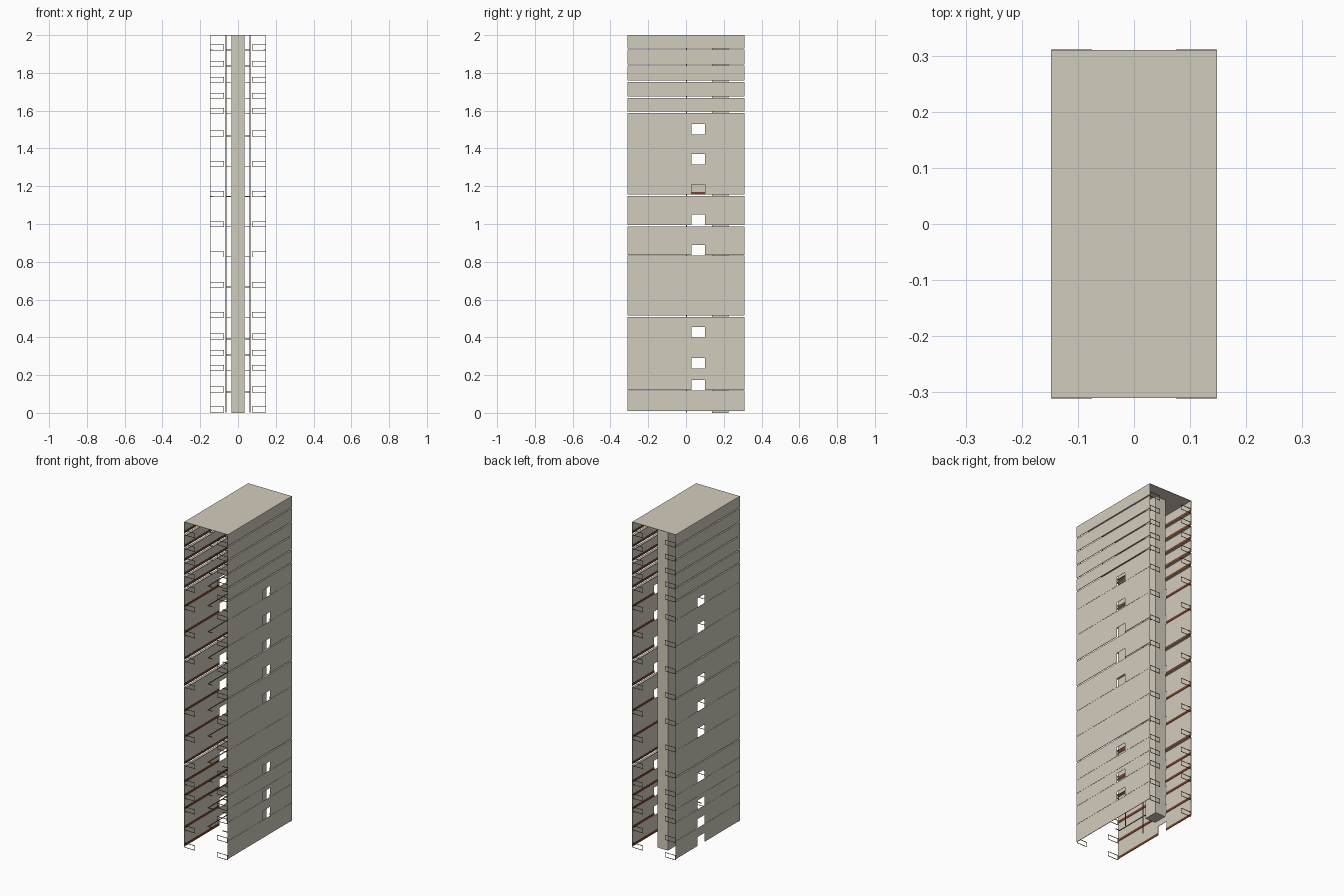
import bpy, bmesh

cube = bpy.data.objects.get("Cube")
if cube:
    bpy.data.objects.remove(cube, do_unlink=True)


def material(name, rgb):
    m = bpy.data.materials.new(name)
    m.use_nodes = True
    m.diffuse_color = (*rgb, 1)
    m.node_tree.nodes["Principled BSDF"].inputs["Base Color"].default_value = (*rgb, 1)
    return m


CONCRETE = material("warm grey concrete", (0.65, 0.605, 0.51))
BROWN = material("red brown skirting", (0.2, 0.055, 0.025))
BRONZE = material("olive bronze rail", (0.25, 0.18, 0.09))


def boxes(name, parts, mat):
    """One object from a list of (x0, x1, y0, y1, z0, z1) boxes."""
    bm = bmesh.new()
    for x0, x1, y0, y1, z0, z1 in parts:
        verts = bmesh.ops.create_cube(bm, size=1)["verts"]
        for v in verts:
            v.co.x = x1 if v.co.x > 0 else x0
            v.co.y = y1 if v.co.y > 0 else y0
            v.co.z = z1 if v.co.z > 0 else z0
    mesh = bpy.data.meshes.new(name)
    bm.to_mesh(mesh)
    bm.free()
    mesh.materials.append(mat)
    obj = bpy.data.objects.new(name, mesh)
    bpy.context.collection.objects.link(obj)
    return obj


def span(side, a, b):
    """Mirror an x range to the given side."""
    return tuple(sorted((side * a, side * b)))


W, D, TOP = 0.148, 0.311, 2.0
DOOR_Y0, DOOR_Y1, DOOR_H = 0.03, 0.10, 0.055
FLOORS = [0.01, 0.12, 0.235, 0.315, 0.4, 0.515, 0.675, 0.835, 0.995,
          1.155, 1.315, 1.475, 1.595, 1.675, 1.76, 1.845, 1.93]
BASES = [max(0.003, z - 0.011) for z in FLOORS]   # underside of each floor edge
OPEN_JOINTS = {5, 8, 9, 12, 13, 14, 15, 16}
DOORS = {1: {1, 2, 4, 7, 8, 9, 10, 11}, -1: {0, 1, 2, 4, 6, 7, 8, 10, 11}}

# Side walls: a storey panel each, split around its doorway
for side, label in ((1, "left"), (-1, "right")):
    x = span(side, W - 0.0015, W)
    skirt_x = span(side, W - 0.003, W - 0.0015)
    panels, skirts = [], []
    for i, z in enumerate(FLOORS):
        z1 = FLOORS[i + 1] if i + 1 < len(FLOORS) else TOP
        z1 -= 0.007 if i + 1 in OPEN_JOINTS else 0.001
        runs = [(-D, D)]
        if i in DOORS[side]:
            runs = [(-D, DOOR_Y0), (DOOR_Y1, D)]
            panels.append((*x, DOOR_Y0, DOOR_Y1, z + DOOR_H, z1))
        for y0, y1 in runs:
            panels.append((*x, y0, y1, z, z1))
            skirts.append((*skirt_x, y0, y1, z, z + 0.014))
    boxes(label + "_wall", panels, CONCRETE)
    boxes(label + "_skirting", skirts, BROWN)

    # Narrow bearing ledges just under the open joints
    ledge_x = span(side, W - 0.014, W - 0.0015)
    boxes(label + "_ledges", [(*ledge_x, -D + 0.002, D - 0.002,
                               BASES[i], BASES[i] + 0.0035)
                              for i in sorted(OPEN_JOINTS)], CONCRETE)

    # Open rail frames at the front and back of each floor
    rails = []
    a, b, t, h = 0.075, W - 0.001, 0.0025, 0.03
    for z in BASES:
        for y in (-D, D - t):
            for z0 in (z, z + h - t):
                rails.append((*span(side, a, b), y, y + t, z0, z0 + t))
            for p in (a, b - t):
                rails.append((*span(side, p, p + t), y, y + t, z, z + h))
    boxes(label + "_rails", rails, BRONZE)

# Landing edges either side of the shaft line, with short front returns
landings = []
L, Y0, Y1, T = 0.066, -0.2, 0.135, 0.004
for z in BASES[1:]:
    for side in (1, -1):
        landings.append((*span(side, 0.036, L - T), Y0, Y0 + T, z, z + T))
        landings.append((*span(side, L - T, L), Y0, Y1, z, z + T))
boxes("landing_edges", landings, BRONZE)

# Tall posts carrying the landings
boxes("landing_posts", [(*span(s, L - T, L), 0, T, BASES[0], TOP - 0.002)
                        for s in (1, -1)], BRONZE)

# Lift shaft and roof
boxes("shaft", [(-0.035, 0.035, 0.138, 0.225, 0, TOP - 0.002)], CONCRETE)
boxes("roof", [(-W, W, -D + 0.001, D - 0.001, TOP - 0.002, TOP)], CONCRETE)
